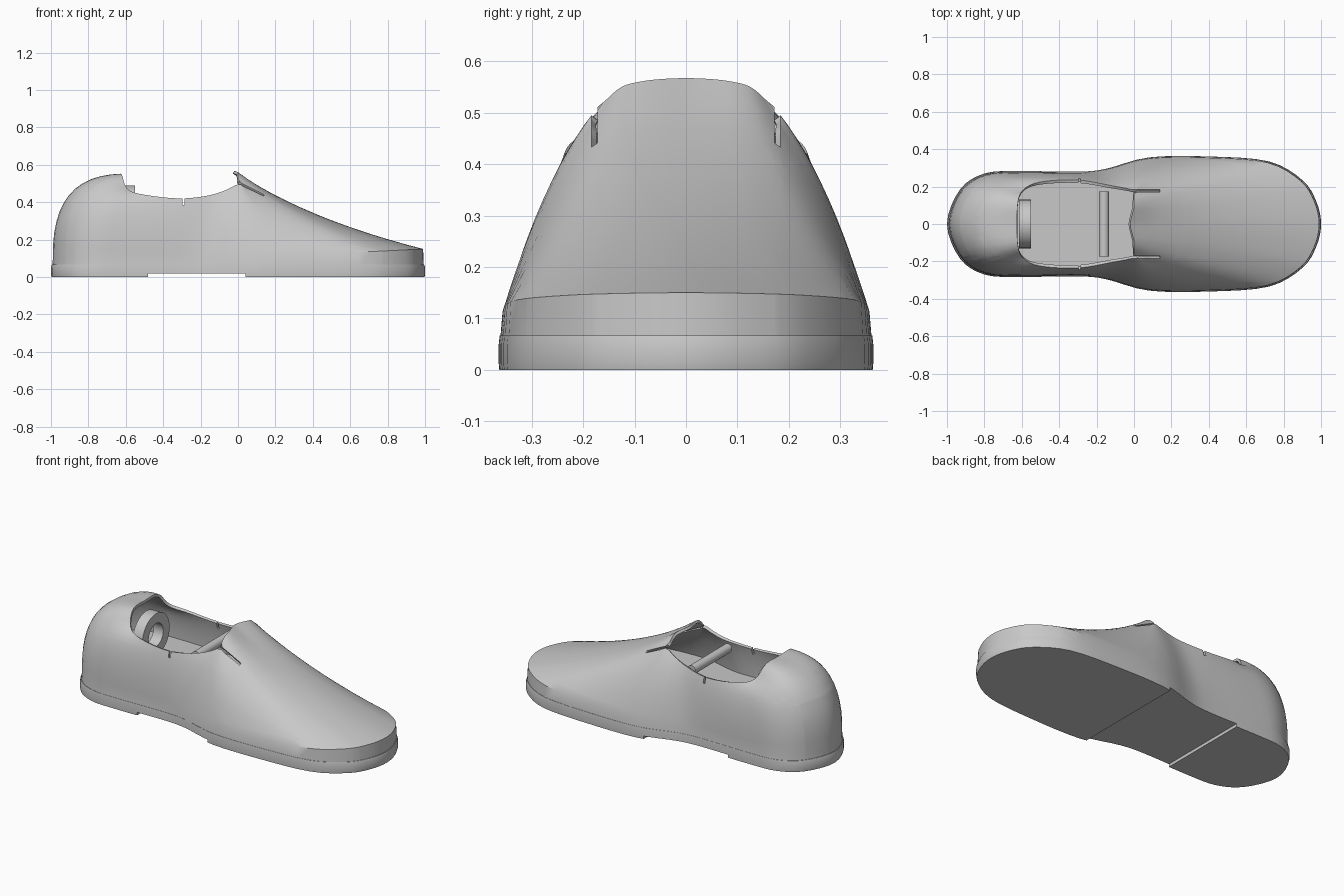
import bpy
import bmesh
from math import radians
from mathutils import Vector

if "Cube" in bpy.data.objects:
    bpy.data.objects.remove(bpy.data.objects["Cube"], do_unlink=True)

SHADE = (0.58, 0.58, 0.58, 1)
grey = bpy.data.materials.new("plain_grey")
grey.use_nodes = True
grey.diffuse_color = SHADE
grey.node_tree.nodes["Principled BSDF"].inputs["Base Color"].default_value = SHADE

# Columns from toe to heel: outline x y, bulge point x y z, rim x y z
COLUMNS = [
    (1, 0, .36, 0, .31, -.02, 0, .567),
    (.975, .12, .35, .07, .31, -.01, .05, .565),
    (.9, .235, .33, .14, .31, 0, .09, .56),
    (.72, .335, .28, .21, .32, 0, .125, .55),
    (.4, .361, .17, .27, .34, 0, .155, .525),
    (.08, .356, .03, .29, .36, 0, .18, .5),
    (-.15, .295, -.14, .26, .34, -.12, .205, .445),
    (-.3, .28, -.3, .27, .3, -.3, .235, .42),
    (-.62, .283, -.55, .28, .35, -.5, .225, .44),
    (-.8, .27, -.78, .27, .45, -.59, .185, .47),
    (-.93, .185, -.94, .17, .53, -.62, .12, .545),
    (-1, 0, -1, 0, .55, -.625, 0, .55),
]


def smooth_loop(points, steps):
    """Closed spline through the given points."""
    result = []
    n = len(points)
    for i in range(n):
        a, b, c, d = (points[(i + k) % n] for k in (-1, 0, 1, 2))
        for s in range(steps):
            t = s / steps
            result.append(b + 0.5 * t * (c - a + t * (2 * a - 5 * b + 4 * c - d
                                                     + t * (3 * (b - c) + d - a))))
    return result


def make_object(name, bm):
    mesh = bpy.data.meshes.new(name)
    bm.to_mesh(mesh)
    bm.free()
    mesh.materials.append(grey)
    obj = bpy.data.objects.new(name, mesh)
    bpy.context.collection.objects.link(obj)
    return obj


def finish(obj, angle=35):
    bpy.ops.object.select_all(action='DESELECT')
    obj.select_set(True)
    bpy.context.view_layer.objects.active = obj
    for mod in list(obj.modifiers):
        bpy.ops.object.modifier_apply(modifier=mod.name)
    bpy.ops.object.shade_smooth_by_angle(angle=radians(angle))


def loft(rings, caps=False):
    bm = bmesh.new()
    rows = [[bm.verts.new(p) for p in ring] for ring in rings]
    n = len(rows[0])
    for low, high in zip(rows, rows[1:]):
        for i in range(n):
            j = (i + 1) % n
            bm.faces.new((low[i], low[j], high[j], high[i]))
    if caps:
        bm.faces.new(rows[0][::-1])
        bm.faces.new(rows[-1])
    return bm


def slot(bm, low, high):
    """Open a slot in a surface: slice along a box and remove what lies inside."""
    for corner in (low, high):
        for axis in range(3):
            normal = Vector((0, 0, 0))
            normal[axis] = 1
            bmesh.ops.bisect_plane(bm, geom=bm.verts[:] + bm.edges[:] + bm.faces[:],
                                   dist=1e-5, plane_co=corner, plane_no=normal)
    inside = [f for f in bm.faces
              if all(a < c < b for a, c, b in zip(low, f.calc_center_median(), high))]
    bmesh.ops.delete(bm, geom=inside, context='FACES')


# Full loops, mirrored across the centre line
full = COLUMNS + [tuple(-v if k in (1, 3, 6) else v for k, v in enumerate(c))
                  for c in COLUMNS[-2:0:-1]]
outline = smooth_loop([Vector((c[0], c[1], 0)) for c in full], 4)
bulge = smooth_loop([Vector(c[2:5]) for c in full], 4)
rim = smooth_loop([Vector(c[5:8]) for c in full], 4)
wall = [Vector((p.x * .99, p.y * .98, .1 + .05 * max(0, p.x))) for p in outline]


def flat_ring(z, scale):
    return [Vector((p.x * scale, p.y * scale, z)) for p in outline]


def upper_ring(t):
    return [(1 - t) ** 2 * a + 2 * t * (1 - t) * b + t * t * c
            for a, b, c in zip(wall, bulge, rim)]


# Upper: closed toe and heel sweeping up to the collar
SEGMENTS = 12
bm = loft([flat_ring(.06, .992)] +
          [upper_ring(k / SEGMENTS) for k in range(SEGMENTS + 1)])
for side in (-1, 1):
    # Slits beside the tongue and notches in the collar
    slot(bm, (-.06, side * .178 - .006, .4), (.14, side * .178 + .006, .7))
    slot(bm, (-.297, side * .25 - .06, .385), (-.285, side * .25 + .06, .5))
upper = make_object("shoe_upper", bm)
shell = upper.modifiers.new("thickness", 'SOLIDIFY')
shell.thickness = .016
shell.offset = -1
finish(upper)

# Sole with a raised arch
sole = make_object("sole", loft([flat_ring(0, .997), flat_ring(.012, 1),
                                 flat_ring(.05, 1), flat_ring(.067, .995)], caps=True))
bm = bmesh.new()
bmesh.ops.create_cube(bm, size=1)
for v in bm.verts:
    v.co = Vector((-.22 + v.co.x * .52, v.co.y * 1.2, -.032 + v.co.z * .1))
cutter = make_object("arch_cutter", bm)
cutter.hide_render = True
arch = sole.modifiers.new("arch", 'BOOLEAN')
arch.operation = 'DIFFERENCE'
arch.solver = 'EXACT'
arch.object = cutter
finish(sole)
bpy.data.objects.remove(cutter, do_unlink=True)

# Insole: floor plate reaching the inside of the upper
fine = [upper_ring(k / 60) for k in range(61)]
floor = [min((ring[i] for ring in fine), key=lambda p: abs(p.z - .23))
         for i in range(len(outline))]
insole = make_object("insole", loft([[Vector((p.x * .985, p.y * .975, z)) for p in floor]
                                     for z in (.215, .23)], caps=True))
finish(insole)

# Cross bar under the front of the collar
bpy.ops.mesh.primitive_cylinder_add(vertices=20, radius=.027, depth=.35,
                                    location=(-.16, 0, .405),
                                    rotation=(radians(90), 0, 0))
bar = bpy.context.object
bar.name = "cross_bar"
bar.data.materials.append(grey)
finish(bar)

# Ring standing inside the heel
bm = bmesh.new()
profile = [(-.615, .07), (-.55, .07), (-.55, .13), (-.615, .13)]
verts = [bm.verts.new((x, 0, r)) for x, r in profile]
edges = [bm.edges.new((verts[i], verts[(i + 1) % 4])) for i in range(4)]
bmesh.ops.spin(bm, geom=verts + edges, cent=(0, 0, 0), axis=(1, 0, 0),
               angle=radians(360), steps=32, use_merge=True)
bmesh.ops.remove_doubles(bm, verts=bm.verts, dist=.0001)
bmesh.ops.recalc_face_normals(bm, faces=bm.faces)
bmesh.ops.translate(bm, verts=bm.verts, vec=(0, 0, .36))
finish(make_object("heel_ring", bm))
